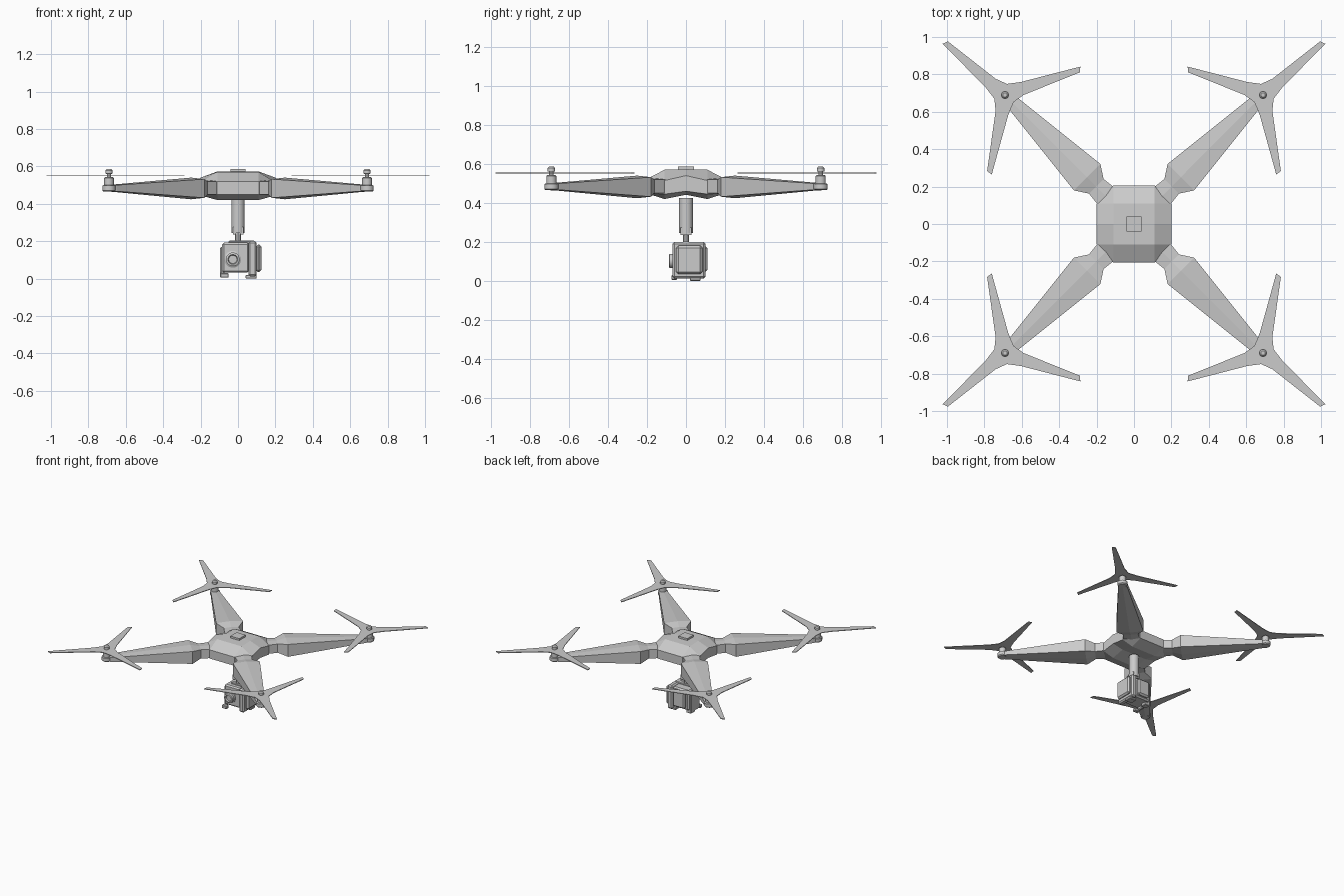
import bpy, bmesh
from math import cos, sin, radians, pi
from mathutils import Vector

if "Cube" in bpy.data.objects:
    bpy.data.objects.remove(bpy.data.objects["Cube"])

CORNERS = [(1, 1, "back_right"), (-1, 1, "back_left"), (1, -1, "front_right"), (-1, -1, "front_left")]


def finish(name, bm):
    bmesh.ops.remove_doubles(bm, verts=bm.verts[:], dist=0.0001)
    bmesh.ops.recalc_face_normals(bm, faces=bm.faces[:])
    mesh = bpy.data.meshes.new(name)
    bm.to_mesh(mesh)
    bm.free()
    obj = bpy.data.objects.new(name, mesh)
    bpy.context.collection.objects.link(obj)
    return obj


def loft(name, rings):
    """Skin a list of equal-length point rings and cap both ends."""
    bm = bmesh.new()
    rows = [[bm.verts.new(p) for p in ring] for ring in rings]
    n = len(rows[0])
    for a, b in zip(rows, rows[1:]):
        for i in range(n):
            bm.faces.new((a[i], a[(i + 1) % n], b[(i + 1) % n], b[i]))
    bm.faces.new(rows[0])
    bm.faces.new(rows[-1])
    return finish(name, bm)


def lathe(name, center, profile, sides, axis="Z"):
    """Turned part from (radius, height) pairs, along z or towards -y."""
    rings = []
    for r, h in profile:
        ring = []
        for i in range(sides):
            a = 2 * pi * (i + 0.5) / sides
            u, v = r * cos(a), r * sin(a)
            off = (u, v, h) if axis == "Z" else (u, -h, v)
            ring.append(Vector(center) + Vector(off))
        rings.append(ring)
    obj = loft(name, rings)
    bpy.context.view_layer.objects.active = obj
    obj.select_set(True)
    bpy.ops.object.shade_smooth_by_angle(angle=radians(32))
    obj.select_set(False)
    return obj


def box(name, lo, hi, bevel=0.0):
    bm = bmesh.new()
    bmesh.ops.create_cube(bm, size=1)
    for v in bm.verts:
        v.co = Vector([(lo[i] + hi[i]) / 2 + v.co[i] * (hi[i] - lo[i]) for i in range(3)])
    if bevel:
        bmesh.ops.bevel(bm, geom=bm.edges[:], offset=bevel, segments=1, affect='EDGES')
    return finish(name, bm)


# Faceted body: eight-point sections along y, with a shallow valley underneath
def body_section(y, outer, inner, z_side, z_cap):
    (s0, s1), (c0, c1) = z_side, z_cap
    return [(outer, y, s0), (outer, y, s1), (inner, y, c1), (-inner, y, c1),
            (-outer, y, s1), (-outer, y, s0), (-inner, y, c0), (inner, y, c0)]


end = ((0.45, 0.52), (0.45, 0.52))
shoulder = ((0.445, 0.515), (0.42, 0.57))
middle = ((0.46, 0.54), (0.442, 0.573))
loft("body", [body_section(-0.205, 0.112, 0.11, *end),
              body_section(-0.11, 0.2, 0.11, *shoulder),
              body_section(0, 0.2, 0.11, *middle),
              body_section(0.11, 0.2, 0.11, *shoulder),
              body_section(0.205, 0.112, 0.11, *end)])
box("top_button", (-0.04, -0.04, 0.565), (0.04, 0.04, 0.587))

# Arm stations: distance from centre, half width, bottom, top
ARM = [(0.18, 0.062, 0.45, 0.52), (0.225, 0.062, 0.45, 0.52), (0.285, 0.055, 0.45, 0.52),
       (0.354, 0.1, 0.432, 0.532), (0.95, 0.034, 0.467, 0.5), (0.985, 0.025, 0.467, 0.5)]


def arm_section(sx, sy, r, w, z0, z1):
    q = 0.5 ** 0.5
    crown = 0.08 * w
    pts = [(-w, z0), (0, z0 - crown), (w, z0), (w, z1), (0, z1 + crown), (-w, z1)]
    return [(sx * q * (r - t), sy * q * (r + t), z) for t, z in pts]


# Propeller outline: three swept blades meeting at narrow notches
def propeller(name, cx, cy, sx, sy):
    outline = []
    for k in range(3):
        a = 19 + 120 * k
        for r, ang in [(0.06, a - 59), (0.10, a - 19), (0.418, a - 2.2),
                       (0.431, a + 1.6), (0.11, a + 20)]:
            t = radians(ang)
            outline.append((cx - sx * r * cos(t), cy + sy * r * sin(t)))
    bm = bmesh.new()
    face = bm.faces.new([bm.verts.new((x, y, 0.550)) for x, y in outline])
    out = bmesh.ops.extrude_face_region(bm, geom=[face])["geom"]
    bmesh.ops.translate(bm, vec=(0, 0, 0.005),
                        verts=[g for g in out if isinstance(g, bmesh.types.BMVert)])
    return finish(name, bm)


for sx, sy, label in CORNERS:
    c = (sx * 0.69, sy * 0.69, 0)
    loft(label + "_arm", [arm_section(sx, sy, *s) for s in ARM])
    lathe(label + "_motor", c, [(0.03, 0.465), (0.037, 0.472), (0.037, 0.497), (0.027, 0.5),
                                (0.027, 0.538), (0.022, 0.543)], 12)
    lathe(label + "_prop_shaft", c, [(0.012, 0.54), (0.012, 0.56), (0.02, 0.561),
                                     (0.02, 0.578), (0.012, 0.587)], 12)
    propeller(label + "_propeller", c[0], c[1], sx, sy)

# Hanging column and pivot
lathe("gimbal_column", (0, 0, 0), [(0.036, 0.245), (0.036, 0.425)], 16)
lathe("gimbal_pivot", (0, 0, 0), [(0.016, 0.19), (0.016, 0.25)], 10)
box("pivot_clamp_left", (-0.028, -0.028, 0.235), (-0.012, 0.028, 0.275))
box("pivot_clamp_right", (0.012, -0.028, 0.235), (0.03, 0.028, 0.275))

# Camera with lens, held between two side frames
box("camera_body", (-0.085, -0.055, 0.032), (0.06, 0.085, 0.192), 0.01)
box("camera_back", (-0.06, 0.075, 0.045), (0.045, 0.11, 0.18), 0.012)
lathe("camera_lens", (-0.028, 0, 0.103), [(0.045, 0.05), (0.045, 0.06), (0.037, 0.065),
                                          (0.037, 0.085), (0.026, 0.088), (0.022, 0.075)], 16, "Y")
box("yoke_bridge", (-0.05, -0.018, 0.185), (0.09, 0.018, 0.203), 0.004)
box("right_frame", (0.055, -0.07, 0.012), (0.1, 0.1, 0.2), 0.01)
box("right_motor_cover", (0.095, -0.05, 0.035), (0.125, 0.085, 0.182), 0.012)
box("left_frame", (-0.095, -0.045, 0.012), (-0.072, 0.07, 0.17), 0.006)
box("front_left_foot", (-0.095, -0.075, 0.005), (-0.05, -0.045, 0.03), 0.004)
box("back_left_foot", (-0.095, 0.02, 0.005), (-0.05, 0.07, 0.03), 0.004)
box("right_foot", (0.04, 0.02, 0.0), (0.1, 0.075, 0.02), 0.004)
